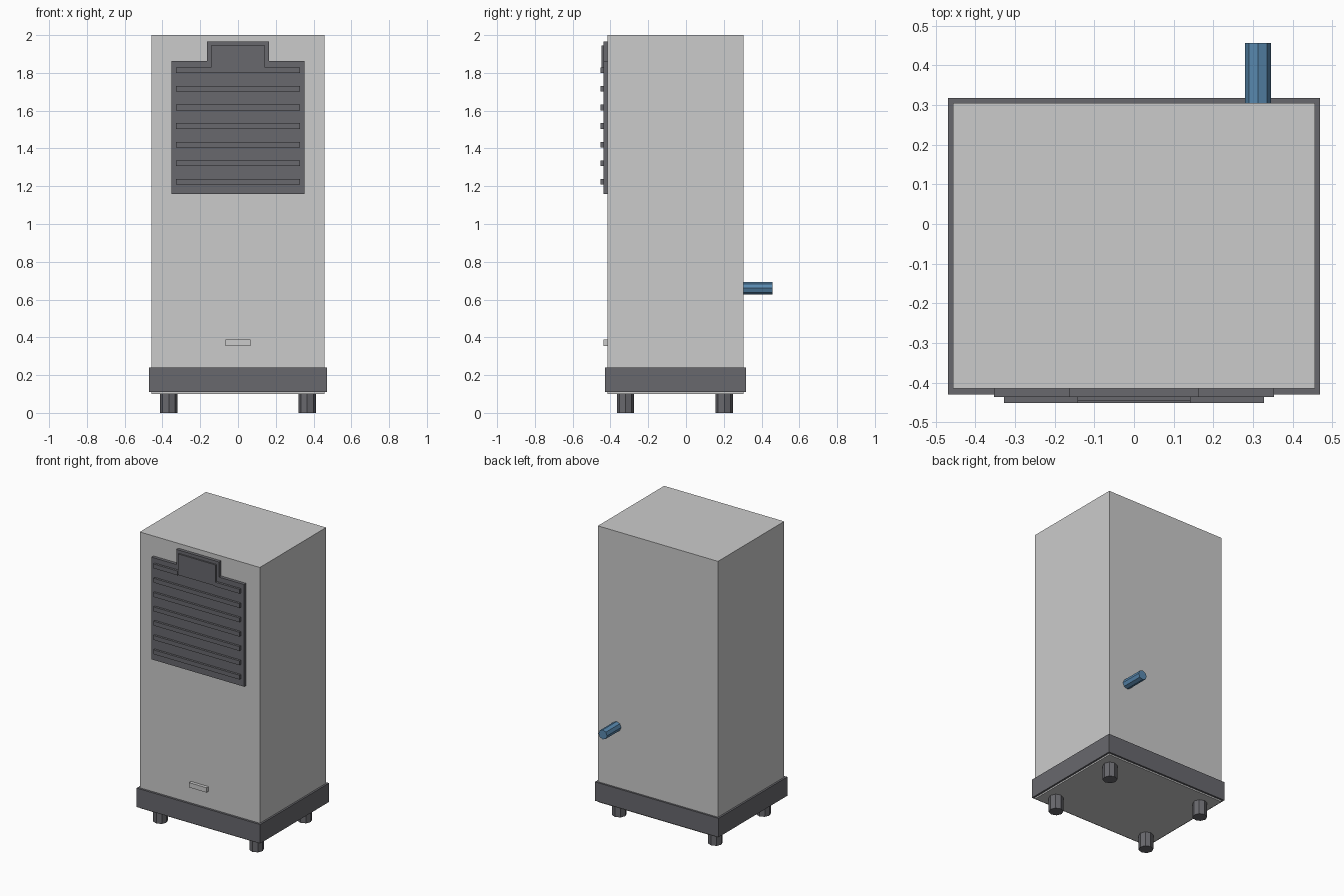
import bpy
from math import radians
from mathutils import Matrix

cube = bpy.data.objects.get("Cube")
if cube:
    bpy.data.objects.remove(cube, do_unlink=True)


def make_material(name, rgb):
    mat = bpy.data.materials.new(name)
    mat.use_nodes = True
    color = (*rgb, 1.0)
    mat.diffuse_color = color
    mat.node_tree.nodes["Principled BSDF"].inputs["Base Color"].default_value = color
    return mat


light_grey = make_material("light grey", (0.60, 0.60, 0.60))
dark_grey = make_material("dark grey", (0.14, 0.14, 0.155))
blue = make_material("pipe blue", (0.10, 0.25, 0.43))


def box(name, mat, x, y, z):
    """Box given by its (min, max) range on each axis."""
    ranges = (x, y, z)
    center = [(a + b) / 2 for a, b in ranges]
    size = [b - a for a, b in ranges]
    bpy.ops.mesh.primitive_cube_add(size=1, location=center)
    obj = bpy.context.object
    obj.name = name
    obj.data.transform(Matrix.Diagonal((*size, 1)))
    obj.data.materials.append(mat)
    return obj


def rod(name, mat, radius, length, center, tilt=0):
    bpy.ops.mesh.primitive_cylinder_add(vertices=8, radius=radius, depth=length,
                                        location=center, rotation=(radians(tilt), 0, 0))
    obj = bpy.context.object
    obj.name = name
    obj.data.materials.append(mat)
    return obj


FRONT, BACK = -0.415, 0.305

# Cabinet and the skirt around its foot
box("cabinet", light_grey, (-0.457, 0.457), (FRONT, BACK), (0.10, 2.0))
box("base_skirt", dark_grey, (-0.47, 0.47), (-0.43, 0.318), (0.11, 0.24))

# Grille panel with a raised tab on top
box("grille_panel", dark_grey, (-0.353, 0.353), (-0.437, FRONT), (1.16, 1.863))
box("grille_tab", dark_grey, (-0.163, 0.163), (-0.437, FRONT), (1.863, 1.967))
box("tab_plate", dark_grey, (-0.143, 0.143), (-0.447, -0.43), (1.80, 1.945))

# Slats; the top one is interrupted by the tab plate
for i in range(7):
    z = 1.223 + i * 0.0985
    spans = [(-0.328, 0.328)] if i < 6 else [(-0.328, -0.143), (0.143, 0.328)]
    for span in spans:
        box("grille_slat", dark_grey, span, (-0.452, -0.43), (z - 0.015, z + 0.015))

# Small handle low on the front
box("front_handle", light_grey, (-0.067, 0.067), (-0.437, FRONT), (0.355, 0.388))

# Feet
for side, x in (("left", 0.366), ("right", -0.366)):
    for end, y in (("front", -0.32), ("back", 0.203)):
        rod(f"{end}_{side}_foot", dark_grey, 0.046, 0.10, (x, y, 0.05))

# Water pipe at the back
rod("back_pipe", blue, 0.0325, 0.162, (0.313, 0.376, 0.66), tilt=90)
